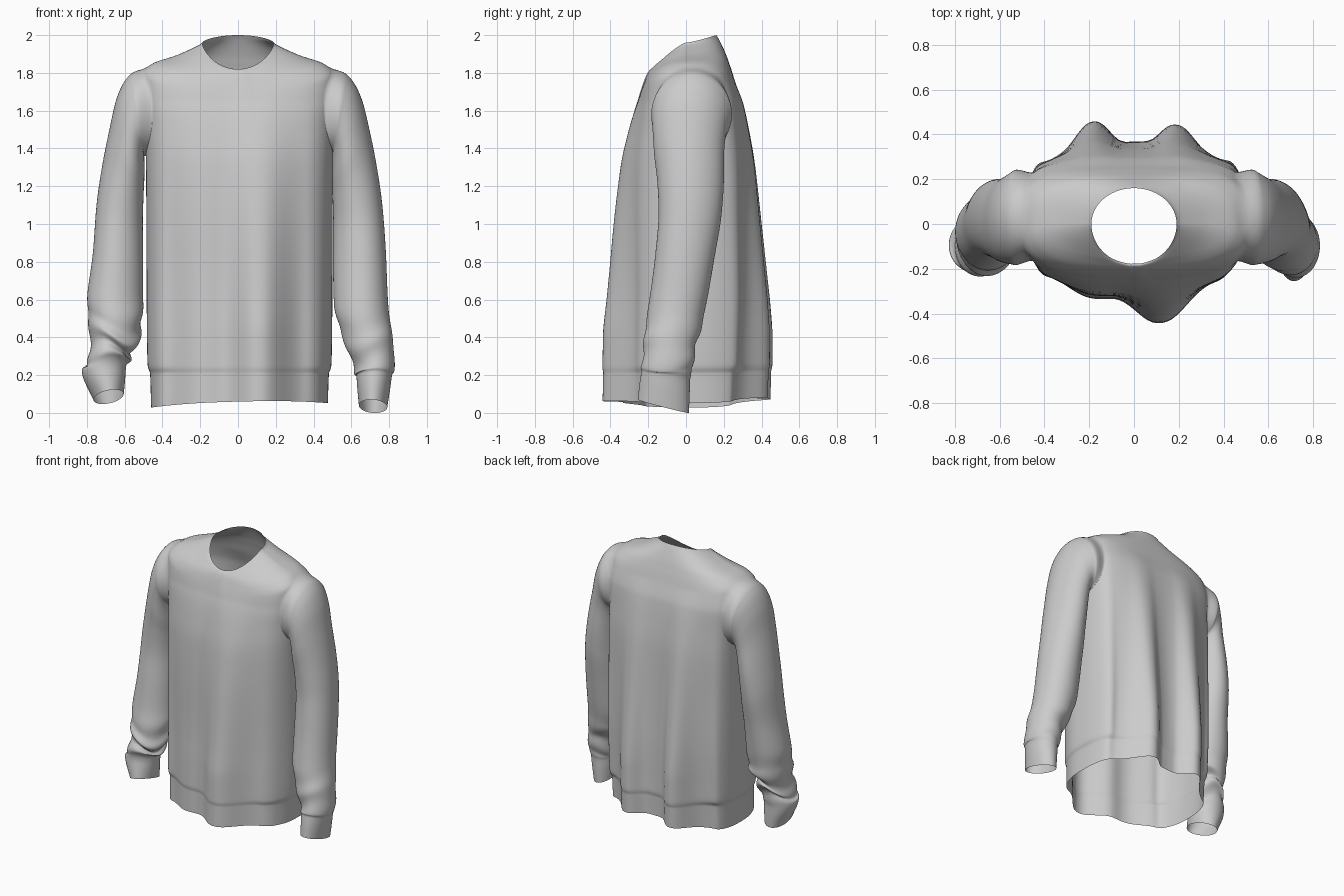
import bpy, bmesh, math
from mathutils import Vector
from mathutils.bvhtree import BVHTree

if "Cube" in bpy.data.objects:
    bpy.data.objects.remove(bpy.data.objects["Cube"])


def spline(rows, u):
    """Monotone cubic interpolation through rows of numbers."""
    n = len(rows)
    i = min(int(u), n - 2)
    f = u - i

    def slope(k, c):
        if k == 0:
            return rows[1][c] - rows[0][c]
        if k == n - 1:
            return rows[k][c] - rows[k - 1][c]
        a, b = rows[k][c] - rows[k - 1][c], rows[k + 1][c] - rows[k][c]
        return 2 * a * b / (a + b) if a * b > 0 else 0.0

    out = []
    for c in range(len(rows[0])):
        p, q = rows[i][c], rows[i + 1][c]
        out.append(p * (2 * f**3 - 3 * f**2 + 1) + q * (3 * f**2 - 2 * f**3)
                   + slope(i, c) * (f**3 - 2 * f**2 + f) + slope(i + 1, c) * (f**3 - f**2))
    return out


def bump(v, centre, width):
    return math.exp(-abs((v - centre) / width) ** 2.3)


def clamp(v):
    return max(0.0, min(1.0, v))


def loft(name, rings, skip=None):
    """Open tube through rings of points; skip(centre) drops faces."""
    bm = bmesh.new()
    vs = [[bm.verts.new(p) for p in ring] for ring in rings]
    n = len(rings[0])
    for a, b in zip(vs, vs[1:]):
        for j in range(n):
            k = (j + 1) % n
            bm.faces.new((a[j], a[k], b[k], b[j]))
    bmesh.ops.recalc_face_normals(bm, faces=bm.faces)
    tree = BVHTree.FromBMesh(bm)
    if skip:
        drop = [f for f in bm.faces if skip(f.calc_center_median())]
        bmesh.ops.delete(bm, geom=drop, context='FACES')
    me = bpy.data.meshes.new(name)
    bm.to_mesh(me)
    bm.free()
    for p in me.polygons:
        p.use_smooth = True
    ob = bpy.data.objects.new(name, me)
    bpy.context.collection.objects.link(ob)
    return tree


# Torso sections: half width, side z, front depth, front z, back depth, back z, front and back roundness
torso = [
    (.468, .04, .325, .06, .32, .08, .80, .70),
    (.472, .18, .325, .18, .32, .19, .80, .70),
    (.474, .21, .325, .21, .32, .22, .80, .70),
    (.486, .25, .330, .25, .325, .26, .80, .68),
    (.490, .40, .330, .40, .32, .40, .80, .66),
    (.492, .70, .330, .70, .315, .70, .78, .62),
    (.493, 1.0, .332, 1.0, .31, 1.0, .76, .60),
    (.495, 1.3, .325, 1.3, .305, 1.3, .72, .58),
    (.500, 1.5, .305, 1.47, .29, 1.5, .70, .58),
    (.515, 1.66, .28, 1.60, .272, 1.64, .70, .58),
    (.515, 1.78, .25, 1.70, .25, 1.75, .72, .62),
    (.460, 1.845, .225, 1.765, .23, 1.845, .80, .72),
    (.320, 1.895, .203, 1.805, .20, 1.925, .95, .90),
    (.200, 1.95, .187, 1.82, .17, 1.985, 1.0, 1.0),
    (.190, 1.96, .180, 1.82, .16, 2.0, 1.0, 1.0),
]
# Hanging folds: x, width, depth
front_folds = [(.11, .14, .13), (-.2, .1, .03), (-.43, .05, .03), (.40, .06, .02)]
back_folds = [(-.19, .1, .125), (.18, .1, .11), (-.45, .045, .03), (.44, .045, .03), (0, .06, .025)]


def torso_ring(u):
    w, zs, df, zf, db, zb, ef, eb = spline(torso, u)
    ring = []
    for j in range(200):
        t = math.tau * j / 200
        c, s = math.cos(t), math.sin(t)
        front = s < 0
        depth, zc, e = (df, zf, ef) if front else (db, zb, eb)
        x = math.copysign(w * abs(c) ** e, c)
        z = zs + (zc - zs) * abs(s) ** (2 - .7 * clamp((u - 10) / 3))
        amt = clamp((1.75 - z) / 1.3) * min(1, abs(s) * 2)
        fold = amt * sum(d * bump(x, cx, wd) for cx, wd, d in (front_folds if front else back_folds))
        fold += .006 * front * bump(z, 1.68, .12) * (bump(x, .03, .02) + bump(x, -.02, .015))
        y = math.copysign(depth * abs(s) ** e + fold, s)
        y += .022 * clamp((1.85 - z) / .2) * clamp(.4 + z)
        z += .025 * x * clamp((.2 - z) / .1)
        ring.append(Vector((x + .008 * clamp((1.8 - z) / .4), y, z)))
    return ring


def in_armhole(p):
    return abs(p.x) > .47 and ((p.y - .03) / .22) ** 2 + ((p.z - 1.6) / .237) ** 2 < .6


steps = (len(torso) - 1) * 6
body = loft("torso", [torso_ring(i / 6) for i in range(steps + 1)], in_armhole)

# Sleeve sections: outer x, outer z, inner x, inner z, front y, back y
upper_arm = [
    (.45, 1.85, .50, 1.36, -.19, .265),
    (.54, 1.817, .50, 1.36, -.187, .25),
    (.605, 1.76, .495, 1.35, -.18, .23),
    (.655, 1.66, .495, 1.32, -.176, .212),
    (.695, 1.50, .495, 1.25, -.17, .20),
    (.735, 1.30, .50, 1.15, -.155, .197),
    (.765, 1.10, .505, 1.00, -.148, .185),
    (.785, .85, .505, .80, -.165, .15),
]
straight_cuff = [
    (.795, .60, .51, .58, -.195, .11),
    (.808, .46, .54, .44, -.215, .08),
    (.826, .35, .59, .32, -.225, .05),
    (.828, .24, .62, .22, -.235, .035),
    (.818, .20, .625, .19, -.24, .025),
    (.79, .03, .64, .04, -.255, .015),
]
bunched_cuff = [
    (.80, .60, .505, .58, -.19, .12),
    (.79, .48, .51, .45, -.215, .10),
    (.785, .37, .55, .37, -.22, .075),
    (.80, .29, .575, .31, -.225, .05),
    (.83, .22, .59, .24, -.22, .03),
    (.765, .07, .605, .10, -.235, .02),
]


def sleeve(name, side, lower, wrinkle, thin):
    rows = [(r[0] - thin * clamp(i / 4), *r[1:]) for i, r in enumerate(upper_arm)] + lower
    last = len(rows) - 1
    rings = []
    for i in range(last * 8 + 1):
        u = i / 8
        ox, oz, ix, iz, yf, yb = spline(rows, u)
        ring = []
        for j in range(96):
            t = math.tau * j / 96
            c, s = math.cos(t), math.sin(t)
            # Diagonal creases gather above the cuff, soft ones along the arm
            a = wrinkle * bump(u, 10.2, 1.5) * clamp((12 - u) / .5)
            k = 1 + a * math.sin(u * 4.2 + 1.6 * math.sin(t + .6)) * (.7 - .3 * c)
            k += .02 * bump(u, 6, 2.5) * math.sin(3 * t + u * .6)
            k -= .025 * bump(u, 12, .35)
            x = (ox + ix) / 2 + c * (ox - ix) / 2 * k
            z = (oz + iz) / 2 + c * (oz - iz) / 2 - s * .035 * clamp((u - 11) / 2)
            y = (yf + yb) / 2 + s * (yb - yf) / 2 * k
            p = Vector((x * side, y, z + .3 * a * math.sin(t * 2 + u)))
            # Seat the start of the sleeve on the torso
            if u < 1.5:
                f = u / 1.5
                p = body.find_nearest(p)[0].lerp(p, f * f * (3 - 2 * f))
            ring.append(p)
        rings.append(ring)
    loft(name, rings)


sleeve("left_sleeve", 1, straight_cuff, .06, 0)
sleeve("right_sleeve", -1, bunched_cuff, .14, .015)
